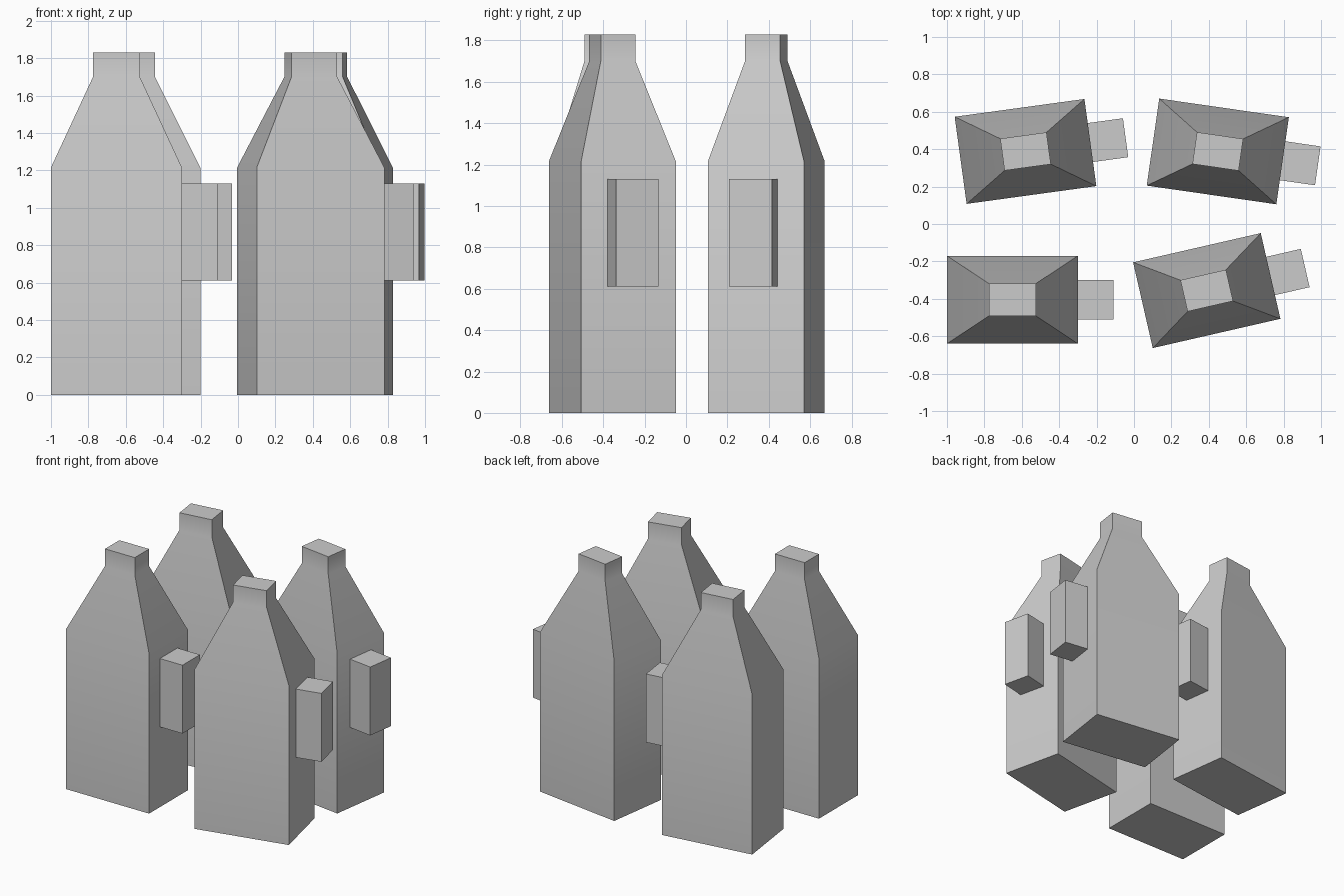
import bpy, bmesh
from math import radians

cube = bpy.data.objects.get("Cube")
if cube:
    bpy.data.objects.remove(cube, do_unlink=True)

grey = bpy.data.materials.new("plain grey")
grey.use_nodes = True
grey.diffuse_color = (0.6, 0.6, 0.6, 1)
grey.node_tree.nodes["Principled BSDF"].inputs["Base Color"].default_value = (0.6, 0.6, 0.6, 1)


def loft(name, sections, offset_x=0.0):
    """Closed solid through stacked rectangles given as (half x, half y, z)."""
    bm = bmesh.new()
    rings = [[bm.verts.new((offset_x + sx * hx, sy * hy, z))
              for sx, sy in ((-1, -1), (1, -1), (1, 1), (-1, 1))]
             for hx, hy, z in sections]
    bm.faces.new(rings[0][::-1])
    bm.faces.new(rings[-1])
    for low, high in zip(rings, rings[1:]):
        for i in range(4):
            j = (i + 1) % 4
            bm.faces.new((low[i], low[j], high[j], high[i]))
    mesh = bpy.data.meshes.new(name)
    bm.to_mesh(mesh)
    bm.free()
    mesh.materials.append(grey)
    obj = bpy.data.objects.new(name, mesh)
    bpy.context.collection.objects.link(obj)
    bpy.ops.object.select_all(action="DESELECT")
    obj.select_set(True)
    bpy.context.view_layer.objects.active = obj
    bpy.ops.object.shade_smooth_by_angle(angle=radians(30))
    return obj


# Body, sloping shoulder and short neck
BODY = [(0.35, 0.235, 0), (0.35, 0.235, 1.215), (0.125, 0.086, 1.70), (0.125, 0.086, 1.83)]
# Block handle standing out from the side
HANDLE = [(0.095, 0.105, 0.61), (0.095, 0.105, 1.13)]

# Four bottles: place, position and turn in degrees
for place, x, y, turn in (("front_right", -0.65, -0.405, 0),
                          ("back_right", -0.58, 0.388, 7.8),
                          ("back_left", 0.448, 0.388, -8.2),
                          ("front_left", 0.389, -0.356, 12.9)):
    body = loft(place + "_bottle", BODY)
    body.location = (x, y, 0)
    body.rotation_euler.z = radians(turn)
    handle = loft(place + "_handle", HANDLE, 0.445)
    handle.parent = body
